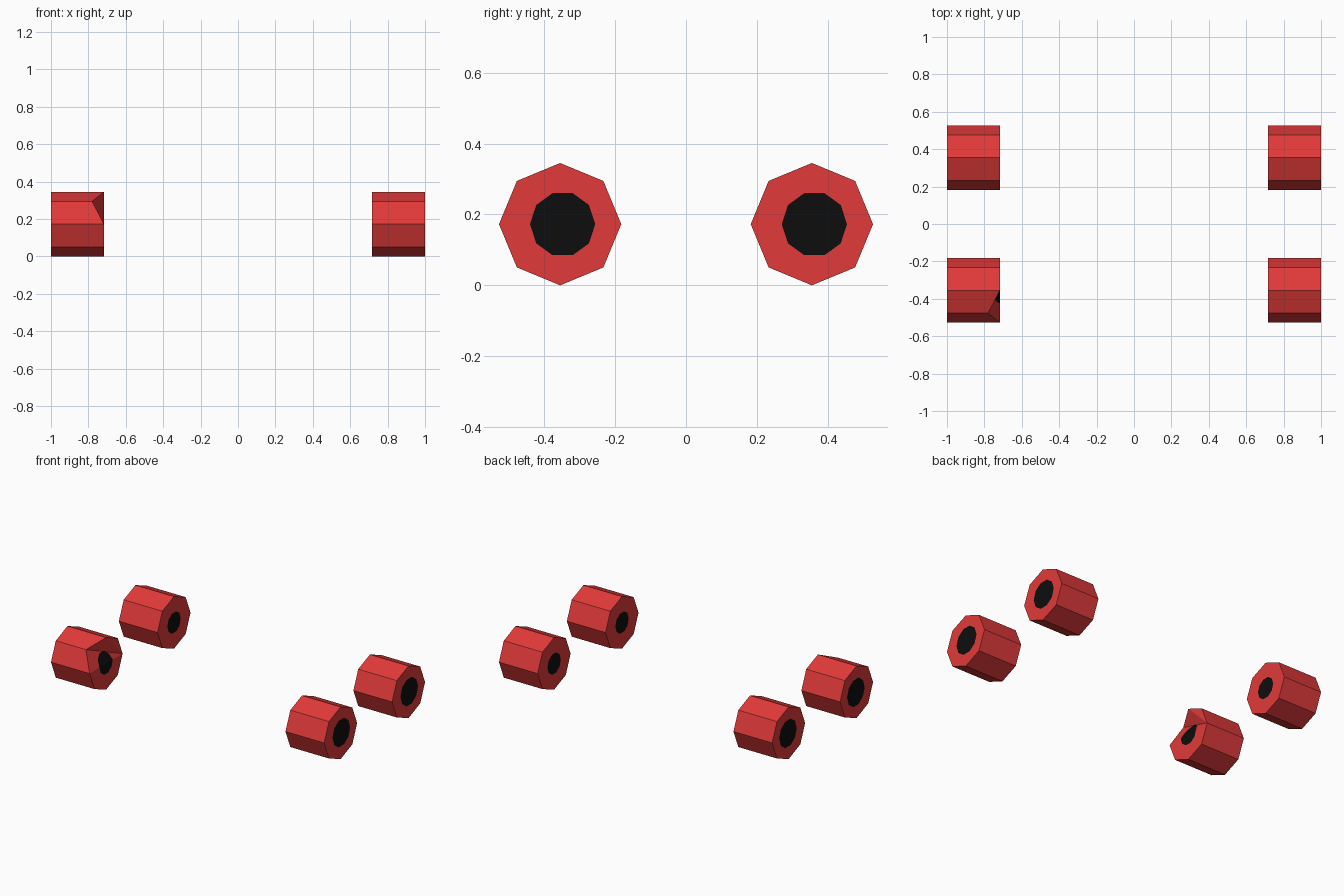
import bpy, bmesh, math
from mathutils import Vector

if "Cube" in bpy.data.objects:
    bpy.data.objects.remove(bpy.data.objects["Cube"])

SIDES, RADIUS = 8, 0.1725
X_IN, X_OUT, Y_AXLE = 0.717, 1.0, 0.355
HUB_SIDES = 10


def material(name, rgb):
    m = bpy.data.materials.new(name)
    m.diffuse_color = (*rgb, 1)
    m.use_nodes = True
    m.node_tree.nodes["Principled BSDF"].inputs["Base Color"].default_value = m.diffuse_color
    return m


RED = material("red", (0.75, 0.042, 0.042))
BLACK = material("black", (0.004, 0.004, 0.004))


def cut_hub(bm, faces, cy, cz, r):
    """Cut a round hub into an end cap and paint the inside black."""
    apothem = r * math.cos(math.pi / HUB_SIDES)
    dirs = [Vector((0, math.cos(a), math.sin(a))) for a in
            (math.tau * (i + 0.5) / HUB_SIDES for i in range(HUB_SIDES))]
    centre = Vector((0, cy, cz))
    for d in dirs:
        geom = set(faces)
        for f in faces:
            geom.update(f.edges)
            geom.update(f.verts)
        res = bmesh.ops.bisect_plane(bm, geom=list(geom), dist=1e-6,
                                     plane_co=centre + d * apothem, plane_no=d)
        faces = [g for g in res["geom"] if isinstance(g, bmesh.types.BMFace)]
        # Only the part inside this side can still hold the hub
        faces = [f for f in faces
                 if (f.calc_center_median() - centre).dot(d) < apothem]
    for f in faces:
        f.material_index = 1


def wheel(name, sx, sy, dented=False):
    bm = bmesh.new()
    yc = sy * Y_AXLE

    def ring(x):
        return [bm.verts.new((x, yc + RADIUS * math.cos(math.tau * k / SIDES),
                              RADIUS + RADIUS * math.sin(math.tau * k / SIDES)))
                for k in range(SIDES)]

    inner, outer = ring(sx * X_IN), ring(sx * X_OUT)
    # Tread
    for k in range(SIDES):
        n = (k + 1) % SIDES
        bm.faces.new((inner[k], inner[n], outer[n], outer[k]))
    # End caps; the dented one is folded around a pushed-in corner
    outer_cap = [bm.faces.new(outer)]
    if dented:
        inner[3].co.x = sx * 0.78
        inner_cap = [bm.faces.new((inner[0], inner[k], inner[k + 1])) for k in (1, 2, 3)]
        inner_cap.append(bm.faces.new([inner[0]] + inner[4:]))
    else:
        inner_cap = [bm.faces.new(inner)]
    bmesh.ops.recalc_face_normals(bm, faces=bm.faces[:])
    # Hubs
    cut_hub(bm, outer_cap, yc + 0.007, RADIUS, 0.092)
    cut_hub(bm, inner_cap, yc, RADIUS, 0.07)

    mesh = bpy.data.meshes.new(name)
    bm.to_mesh(mesh)
    bm.free()
    mesh.materials.append(RED)
    mesh.materials.append(BLACK)
    bpy.context.collection.objects.link(bpy.data.objects.new(name, mesh))


for side, sx in (("left", -1), ("right", 1)):
    for end, sy in (("front", -1), ("back", 1)):
        wheel(f"{end}_{side}_wheel", sx, sy, dented=(sx < 0 and sy < 0))
